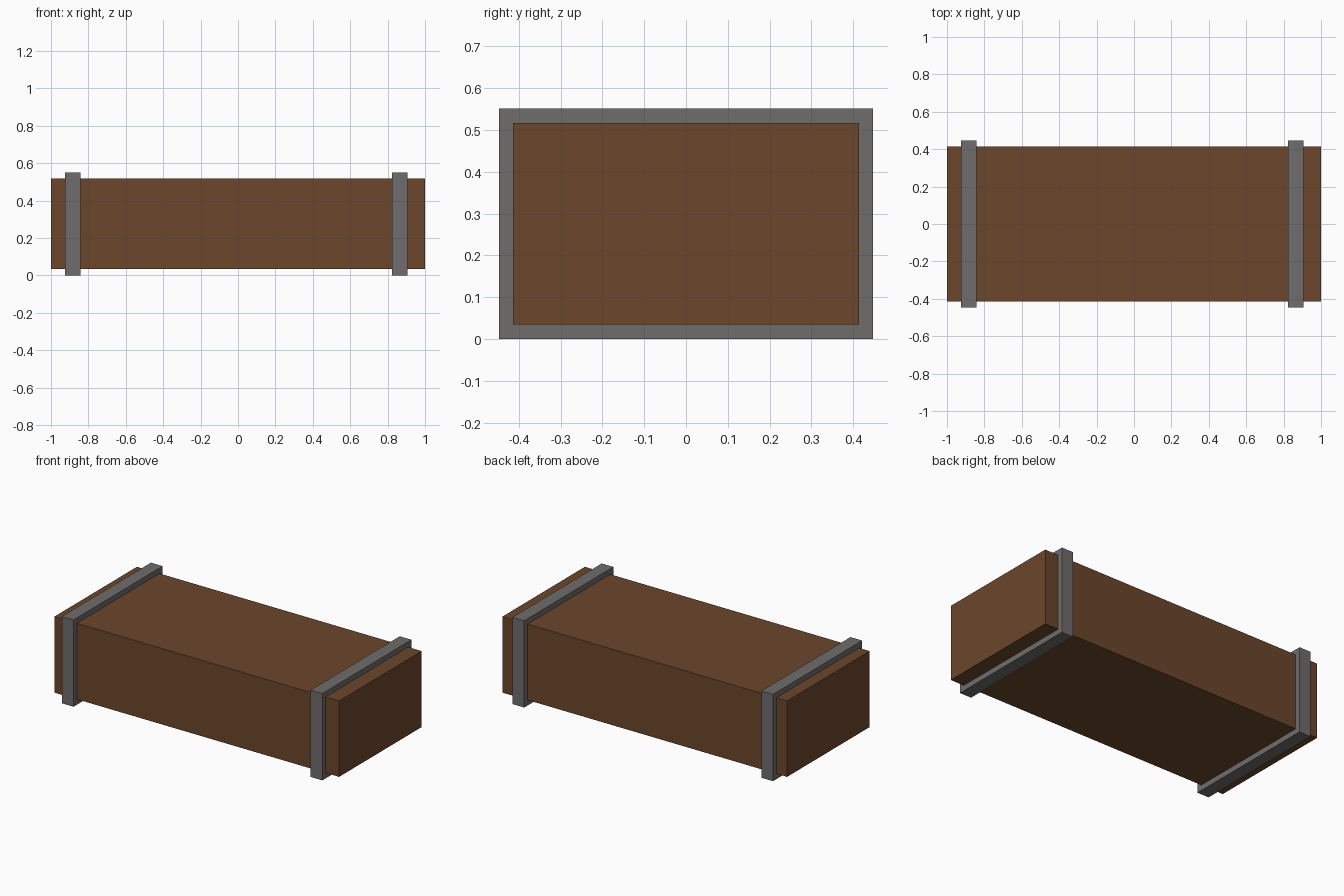
import bpy

if "Cube" in bpy.data.objects:
    bpy.data.objects.remove(bpy.data.objects["Cube"])


def material(name, rgb):
    mat = bpy.data.materials.new(name)
    mat.diffuse_color = (*rgb, 1)
    mat.use_nodes = True
    mat.node_tree.nodes["Principled BSDF"].inputs["Base Color"].default_value = mat.diffuse_color
    return mat


def box(name, x, y, z, mat):
    """Box from (min, max) ranges on each axis."""
    ranges = (x, y, z)
    bpy.ops.mesh.primitive_cube_add(size=1, location=[(a + b) / 2 for a, b in ranges])
    obj = bpy.context.object
    obj.name = name
    obj.scale = [b - a for a, b in ranges]
    bpy.ops.object.transform_apply(location=False, rotation=False, scale=True)
    obj.data.materials.append(mat)
    return obj


wood = material("brown wood", (0.150, 0.063, 0.025))
iron = material("grey iron", (0.162, 0.153, 0.150))

# Wooden beam
box("wooden_block", (-1, 1), (-0.414, 0.414), (0.035, 0.517), wood)

# Metal bands wrapped round the beam near each end
for name, x in (("left_band", -0.883), ("right_band", 0.864)):
    box(name, (x - 0.041, x + 0.041), (-0.447, 0.447), (0, 0.551), iron)
